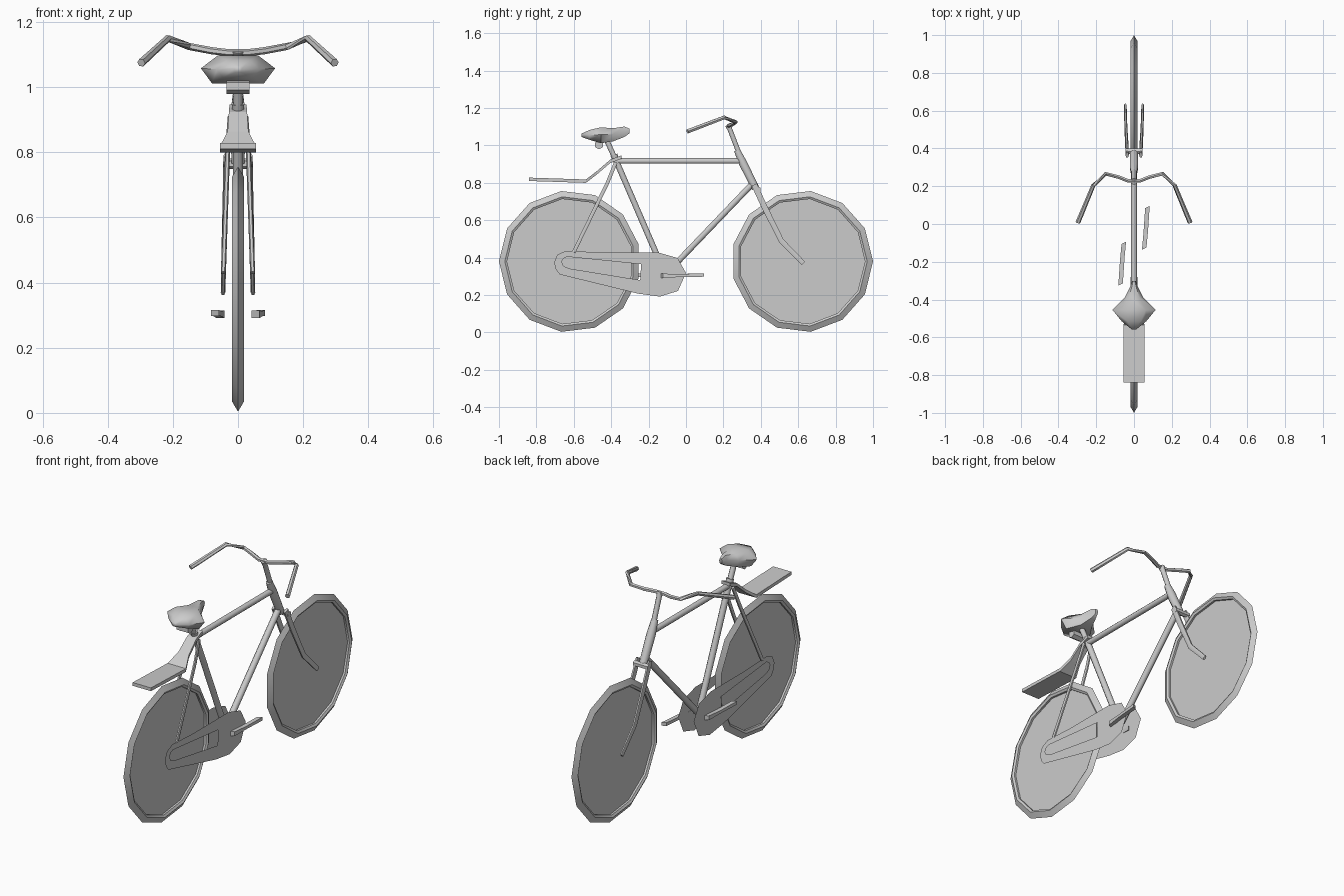
import bpy, bmesh, math
from mathutils import Vector

if "Cube" in bpy.data.objects:
    bpy.data.objects.remove(bpy.data.objects["Cube"])


def finish(name, bm, smooth=None):
    bmesh.ops.recalc_face_normals(bm, faces=bm.faces[:])
    me = bpy.data.meshes.new(name)
    bm.to_mesh(me)
    bm.free()
    ob = bpy.data.objects.new(name, me)
    bpy.context.collection.objects.link(ob)
    if smooth:
        bpy.ops.object.select_all(action='DESELECT')
        ob.select_set(True)
        bpy.context.view_layer.objects.active = ob
        bpy.ops.object.shade_smooth_by_angle(angle=math.radians(smooth))
    return ob


def skin(bm, rings, cap=True, loop=False):
    """Bridge rings of points with quads."""
    vs = [[bm.verts.new(p) for p in r] for r in rings]
    n = len(vs[0])
    for a, b in zip(vs, vs[1:] + (vs[:1] if loop else [])):
        for i in range(n):
            bm.faces.new((a[i], a[(i + 1) % n], b[(i + 1) % n], b[i]))
    if cap and not loop:
        bm.faces.new(vs[0])
        bm.faces.new(vs[-1])


def tube(name, pts, radii, sides=8, flat=1.0, mirror=False):
    """Tube along a path; flat squashes its width in x."""
    P = [Vector(p) for p in pts]
    if not isinstance(radii, (list, tuple)):
        radii = [radii] * len(P)
    bm = bmesh.new()
    for s in ((1, -1) if mirror else (1,)):
        rings = []
        for i, p in enumerate(P):
            t = (P[min(i + 1, len(P) - 1)] - P[max(i - 1, 0)]).normalized()
            ref = Vector((0, 0, 1)) if abs(t.x) > 0.8 else Vector((1, 0, 0))
            u = t.cross(ref).normalized()
            w = u.cross(t)
            ring = []
            for k in range(sides):
                a = 2 * math.pi * (k + .5) / sides
                q = p + radii[i] * (u * math.cos(a) + w * math.sin(a) * flat)
                ring.append((q.x * s, q.y, q.z))
            rings.append(ring)
        skin(bm, rings)
    return finish(name, bm, 50)


# wheels: thirteen-sided tyre with a pointed tread, plus a flat disc
def wheel(name, y, start):
    prof = [(.379, 0), (.348, .018), (.336, .011), (.336, -.011), (.348, -.018)]
    ang = [start + 2 * math.pi * k / 13 for k in range(13)]
    bm = bmesh.new()
    skin(bm, [[(x, y + r * math.cos(a), .38 + r * math.sin(a)) for r, x in prof]
              for a in ang], loop=True)
    finish(name + "_tyre", bm, 35)
    bm = bmesh.new()
    bm.faces.new([bm.verts.new((0, y + .337 * math.cos(a), .38 + .337 * math.sin(a)))
                  for a in ang])
    finish(name + "_disc", bm)


wheel("front_wheel", .621, 0)
wheel("rear_wheel", -.621, math.pi)

# frame
tube("top_tube", [(0, -.37, .917), (0, .30, .917)], .016)
tube("seat_tube", [(0, -.385, .95), (0, -.372, .915), (0, -.115, .32)], [.021, .017, .017])
tube("down_tube", [(0, .355, .795), (0, -.10, .32)], .017)
tube("head_tube", [(0, .272, .975), (0, .305, .905), (0, .372, .77)], [.018, .024, .022])
tube("seat_stays", [(.024, -.375, .91), (.032, -.42, .80), (.045, -.60, .43)],
     .011, 6, .7, True)

# fork: crown and two bent legs
tube("fork_crown", [(-.045, .385, .765), (.045, .385, .765)], .016, 6)
tube("fork_legs", [(.036, .365, .79), (.038, .42, .67), (.043, .51, .49), (.046, .628, .37)],
     [.018, .018, .016, .014], 6, .5, True)

# handlebar and stem
tube("handlebar_stem", [(0, .285, .955), (0, .235, 1.085), (0, .225, 1.11)], [.014, .014, .018])
half = [(.03, .228, 1.106), (.08, .248, 1.112), (.15, .266, 1.125),
        (.215, .205, 1.15), (.297, .008, 1.075)]
path = [(-x, y, z) for x, y, z in reversed(half)] + half
tube("handlebar", path, [.013] + [.011] * 8 + [.013], 6)

# seat: cross-sections from rear to nose as (y, half width, mid z, top z, low z)
bm = bmesh.new()
rings = []
for y, w, mid, top, low in [(-.558, .012, 1.057, 1.064, 1.045), (-.515, .065, 1.055, 1.083, 1.03),
                            (-.455, .114, 1.058, 1.097, 1.012), (-.39, .05, 1.06, 1.092, 1.022),
                            (-.33, .02, 1.075, 1.101, 1.045), (-.302, .009, 1.08, 1.09, 1.065)]:
    rings.append([(w, y, mid), (w * .55, y, top), (-w * .55, y, top),
                  (-w, y, mid), (-w * .7, y, low), (w * .7, y, low)])
skin(bm, rings)
finish("seat", bm, 60)
tube("seat_post", [(0, -.425, 1.03), (0, -.375, .92)], .015)
tube("seat_clamp", [(-.035, -.465, 1.003), (.035, -.465, 1.003)], .024, 6)

# rear rack: bent plate that narrows towards the frame
bm = bmesh.new()
rings = []
for y, z, w in [(-.84, .819, .056), (-.535, .809, .056), (-.475, .855, .032),
                (-.405, .915, .028), (-.345, .938, .026)]:
    rings.append([(-w, y, z - .009), (w, y, z - .009), (w, y, z + .009), (-w, y, z + .009)])
skin(bm, rings)
finish("rear_rack", bm)

# chain guards: flat plates with a long slot, one on each side
outer = [(-.705, .375), (-.688, .415), (-.642, .437), (-.46, .428), (-.15, .428), (-.045, .398),
         (0, .318), (-.043, .222), (-.14, .192), (-.257, .208), (-.675, .31), (-.695, .335)]
slot = [(-.665, .378), (-.655, .395), (-.635, .405), (-.24, .365), (-.245, .28), (-.625, .342),
        (-.655, .355)]
bm = bmesh.new()
for x in (.047, -.047):
    edges = []
    for loop in (outer, slot):
        v = [bm.verts.new((x, y, z)) for y, z in loop]
        edges += [bm.edges.new((v[i - 1], v[i])) for i in range(len(v))]
    bmesh.ops.triangle_fill(bm, edges=edges, use_beauty=True)
finish("chain_guards", bm)

# cranks: right one points forward, left one back
for name, s in (("right_crank", 1), ("left_crank", -1)):
    bm = bmesh.new()
    rings = []
    for d, x, h in [(-.015, .054, .012), (.07, .062, .008), (.205, .071, .009)]:
        rings.append([(s * (x + i * .012), -.115 + s * (d + i * .006), .303 + .02 * d + k * h)
                      for i, k in ((-1, -1), (1, -1), (1, 1), (-1, 1))])
    skin(bm, rings)
    finish(name, bm)
